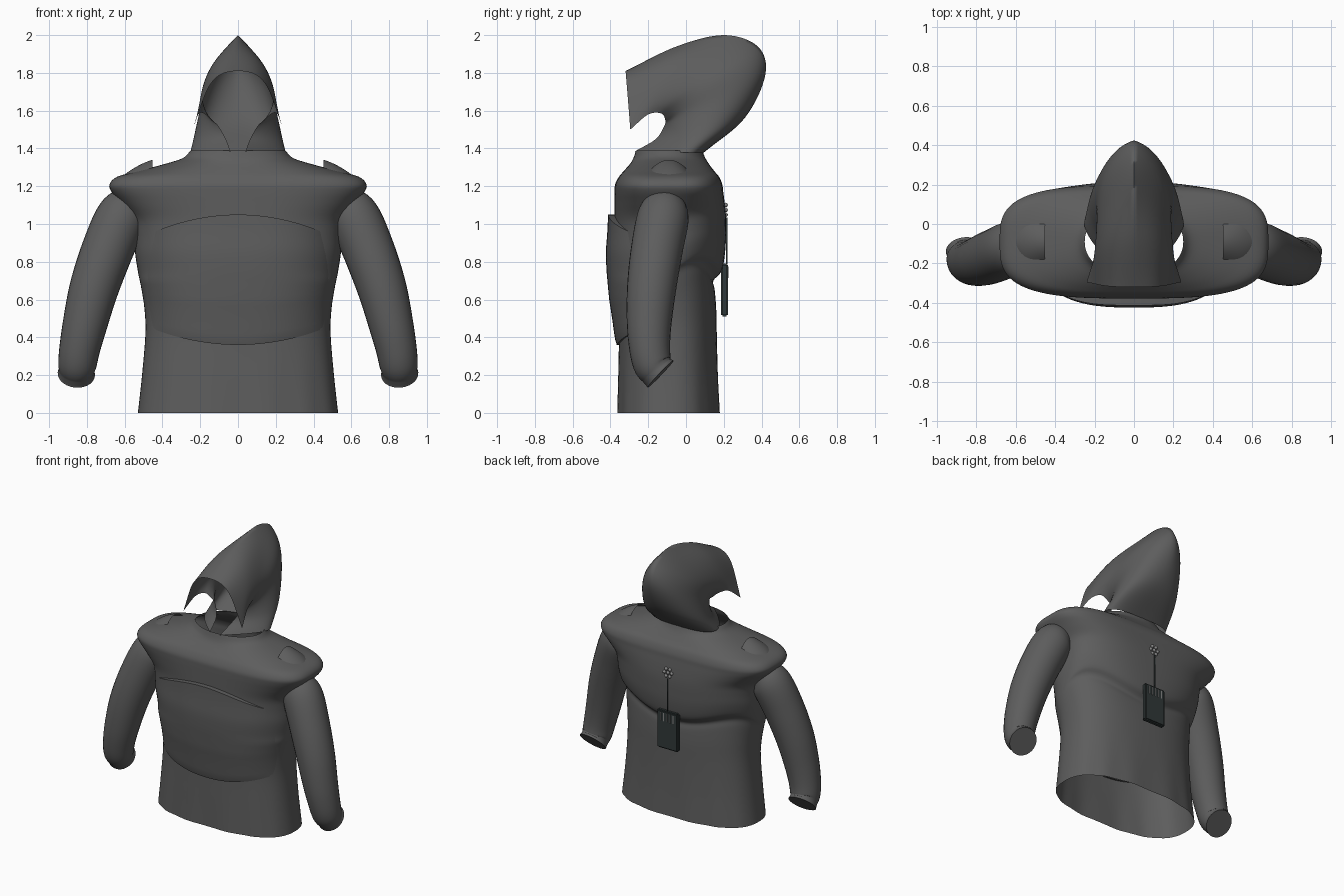
import bpy, bmesh, math
from mathutils import Vector

if "Cube" in bpy.data.objects:
    bpy.data.objects.remove(bpy.data.objects["Cube"])


def material(name, rgb):
    m = bpy.data.materials.new(name)
    m.use_nodes = True
    m.diffuse_color = (*rgb, 1)
    m.node_tree.nodes["Principled BSDF"].inputs["Base Color"].default_value = (*rgb, 1)
    return m


CLOTH = material("charcoal_cloth", (0.11, 0.11, 0.11))
TEAL = material("dark_teal", (0.03, 0.04, 0.04))
SILVER = material("silver", (0.25, 0.25, 0.25))


def spline(keys, steps):
    """Catmull-Rom curve through tuples of any length."""
    pts = [Vector(k) for k in keys]
    pts = [2 * pts[0] - pts[1]] + pts + [2 * pts[-1] - pts[-2]]
    out = []
    for a, b, c, d in zip(pts, pts[1:], pts[2:], pts[3:]):
        for i in range(steps):
            t = i / steps
            out.append(0.5 * (2 * b + (c - a) * t + (2 * a - 5 * b + 4 * c - d) * t * t
                              + (3 * b - a - 3 * c + d) * t ** 3))
    return out + [pts[-2]]


def finish(name, bm, mat, mirror=False, angle=40):
    bmesh.ops.recalc_face_normals(bm, faces=bm.faces)
    mesh = bpy.data.meshes.new(name)
    bm.to_mesh(mesh)
    bm.free()
    ob = bpy.data.objects.new(name, mesh)
    bpy.context.collection.objects.link(ob)
    mesh.materials.append(mat)
    bpy.ops.object.select_all(action="DESELECT")
    ob.select_set(True)
    bpy.context.view_layer.objects.active = ob
    bpy.ops.object.shade_smooth_by_angle(angle=math.radians(angle))
    if mirror:
        ob.modifiers.new("mirror", "MIRROR")


def loft(name, rows, mat, closed=False, cap=False, mirror=False, angle=40):
    """Skin a list of equal rows of points."""
    bm = bmesh.new()
    vs = [[bm.verts.new(p) for p in row] for row in rows]
    n = len(vs[0])
    for r, s in zip(vs, vs[1:]):
        for i in range(n if closed else n - 1):
            j = (i + 1) % n
            bm.faces.new((r[i], r[j], s[j], s[i]))
    if cap:
        bm.faces.new(vs[-1])
    finish(name, bm, mat, mirror, angle)


# Torso sections: height, half width, front y, back y, squareness
TORSO = spline([
    (0, .53, -.365, .18, 2.5), (.2, .508, -.36, .17, 2.5), (.42, .49, -.355, .163, 2.5),
    (.55, .495, -.36, .16, 2.5), (.65, .51, -.37, .152, 2.5), (.70, .52, -.375, .145, 2.5),
    (.75, .53, -.38, .188, 2.5), (.85, .545, -.385, .207, 2.6), (.95, .55, -.38, .212, 2.7),
    (1.03, .565, -.378, .212, 2.8), (1.11, .625, -.378, .205, 3.0), (1.17, .67, -.378, .197, 3.2),
    (1.21, .68, -.375, .192, 3.3), (1.25, .64, -.355, .175, 3.3), (1.28, .53, -.33, .15, 3.0),
    (1.32, .38, -.295, .12, 2.5), (1.35, .29, -.278, .102, 2.2), (1.39, .25, -.265, .085, 2.1)], 4)


def torso_ring(section, count=96):
    z, w, front, back, square = section
    ring = []
    for i in range(count):
        a = 2 * math.pi * i / count
        c, s = (math.copysign(abs(f(a)) ** (2 / square), f(a)) for f in (math.cos, math.sin))
        ripple = 1 + .012 * math.cos(14 * a) * max(0, 1 - z / .4)
        rise = .2 * c * c * max(0, s) * max(0, 1 - abs(z - .72) / .45)
        ring.append((w * c, (front + back) / 2 + (back - front) / 2 * s * ripple, z + rise))
    return ring


loft("jacket_body", [torso_ring(s) for s in TORSO], CLOTH, closed=True, angle=60)


# Raised belly panel following the torso front and fading out at the sides
def front_y(x, z):
    for a, b in zip(TORSO, TORSO[1:]):
        if a[0] <= z <= b[0]:
            s = a.lerp(b, (z - a[0]) / (b[0] - a[0]))
            k = max(0, 1 - abs(x / s[1]) ** s[4]) ** (1 / s[4])
            return (s[2] + s[3]) / 2 - (s[3] - s[2]) / 2 * k


rows = []
V = 24
for j in range(-1, V + 2):
    v = min(max(j / V, 0), 1)
    row = []
    for i in range(49):
        u = i / 24 - 1
        x = u * (.465 + .03 * math.sin(math.pi * v))
        z = (.36 + .09 * u * u) * (1 - v) + (1.05 - .1 * u * u) * v
        lift = .046 * (1 - u ** 4) * (.3 + .7 * min(1, v * 3) ** .6) - .003
        lift -= .008 * v * v
        if j < 0 or j > V:
            lift = -.012
        row.append((x, front_y(x, z) - lift, z))
    rows.append(row)
loft("belly_panel", rows, CLOTH)

# Sleeves: x, y, z, radius along the arm, with a slight cuff ridge at the end
ARM = spline([
    (.55, -.10, 1.11, .10), (.612, -.12, 1.04, .136), (.692, -.155, .86, .137),
    (.762, -.182, .66, .13), (.81, -.195, .47, .118), (.838, -.192, .34, .108),
    (.85, -.178, .26, .102), (.854, -.155, .225, .095), (.856, -.135, .205, .099)], 6)
rows = []
for i, p in enumerate(ARM):
    centre, radius = Vector(p[:3]), p[3]
    ahead, behind = ARM[min(i + 1, len(ARM) - 1)], ARM[max(i - 1, 0)]
    t = (Vector(ahead[:3]) - Vector(behind[:3])).normalized()
    u = Vector((0, 1, 0)).cross(t).normalized()
    w = t.cross(u)
    rows.append([centre + radius * (u * math.cos(a) + w * math.sin(a))
                 for a in (2 * math.pi * k / 28 for k in range(28))])
loft("sleeves", rows, CLOTH, closed=True, cap=True, mirror=True)

# Shoulder tabs, open on the inner side
rows = []
for i in range(15):
    t = i / 14
    half = .105 * math.sqrt(max(.0001, 1 - t ** 5))
    rows.append([(.452 + .17 * t, -.09 + half * v,
                  1.34 - .05 * t - .045 * t * t - .06 * v * v * (1 - .6 * t))
                 for v in (k / 8 - 1 for k in range(17))])
loft("shoulder_tabs", rows, CLOTH, mirror=True)

# Hood: half arches (ridge point, two handles, lower edge), fanned from brow to neck
HOOD = [
    ((0, -.32, 1.81), (.16, -.32, 1.81), (.165, -.31, 1.70), (.24, -.295, 1.5)),
    ((0, -.05, 1.94), (.14, -.06, 1.90), (.20, -.15, 1.74), (.21, -.20, 1.58)),
    ((0, .20, 2.0), (.12, .18, 1.88), (.23, 0, 1.74), (.18, -.13, 1.585)),
    ((0, .38, 1.94), (.14, .34, 1.85), (.26, .05, 1.70), (.14, -.11, 1.55)),
    ((0, .42, 1.79), (.18, .38, 1.74), (.28, .05, 1.6), (.105, -.115, 1.52)),
    ((0, .31, 1.56), (.25, .29, 1.54), (.32, .02, 1.47), (.065, -.16, 1.45)),
    ((0, .09, 1.375), (.34, .1, 1.375), (.32, -.02, 1.38), (.04, -.27, 1.385))]


def bezier(h, t):
    s = 1 - t
    return s ** 3 * h[0] + 3 * s * s * t * h[1] + 3 * s * t * t * h[2] + t ** 3 * h[3]


handles = zip(*[spline([arch[k] for arch in HOOD], 8) for k in range(4)])
rows = []
for h in handles:
    half = [bezier(h, k / 20) for k in range(21)]
    rows.append([Vector((-p.x, p.y, p.z)) for p in half[:0:-1]] + half)
loft("hood", rows, CLOTH, angle=85)


# Hanging tag, cord and badge on the back
def box(name, centre, size, mat, bevel=0.0):
    bm = bmesh.new()
    bmesh.ops.create_cube(bm, size=1)
    for v in bm.verts:
        v.co = Vector(centre) + Vector([a * b for a, b in zip(v.co, size)])
    if bevel:
        bmesh.ops.bevel(bm, geom=bm.edges[:], offset=bevel, segments=2, affect="EDGES")
    finish(name, bm, mat)


box("tag", (0, .204, .65), (.17, .036, .28), TEAL, .008)
for i in range(5):
    box("tag_stripe", ((i - 2) * .026, .223, .745), (.006, .005, .06), SILVER)
box("cord", (0, .216, .91), (.005, .006, .25), TEAL)
bm = bmesh.new()
for i in range(7):
    a = math.pi * i / 3
    r = .03 if i < 6 else 0
    ball = bmesh.ops.create_icosphere(bm, subdivisions=2, radius=.012)["verts"]
    bmesh.ops.translate(bm, verts=ball, vec=(r * math.cos(a), .21, 1.075 + r * math.sin(a)))
finish("badge", bm, SILVER)
